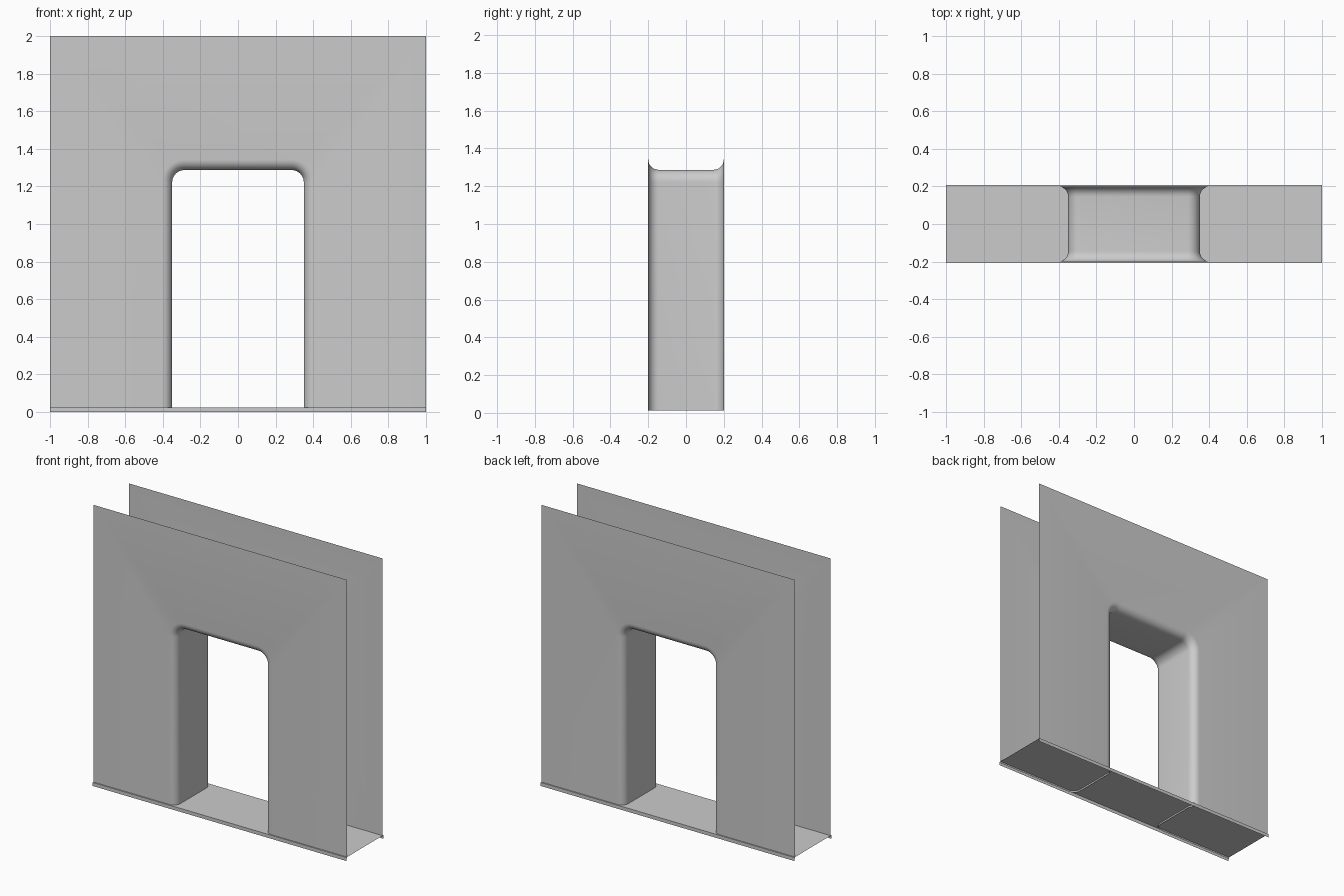
import bpy, bmesh
from math import sin, cos, pi

if "Cube" in bpy.data.objects:
    bpy.data.objects.remove(bpy.data.objects["Cube"])

HALF_W, HALF_D, TOP, BASE = 1.0, 0.2, 2.0, 0.013
DOOR_HALF, DOOR_TOP, CORNER, FLARE = 0.35, 1.287, 0.065, 0.055


def finish(name, bm, angle=40):
    bmesh.ops.recalc_face_normals(bm, faces=bm.faces)
    mesh = bpy.data.meshes.new(name)
    bm.to_mesh(mesh)
    bm.free()
    obj = bpy.data.objects.new(name, mesh)
    bpy.context.collection.objects.link(obj)
    bpy.ops.object.select_all(action='DESELECT')
    obj.select_set(True)
    bpy.context.view_layer.objects.active = obj
    bpy.ops.object.shade_smooth_by_angle(angle=angle * pi / 180)
    return obj


def door_outline(offset):
    """Upside-down U of the opening, grown outwards by offset."""
    r = CORNER + offset
    cx, cz = DOOR_HALF - CORNER, DOOR_TOP - CORNER
    arc = [(cx + r * cos(i * pi / 20), cz + r * sin(i * pi / 20)) for i in range(11)]
    right = [(DOOR_HALF + offset, BASE)] + arc
    return right + [(-x, z) for x, z in reversed(right)]


# Depth profile of the door frame: rounded lip, straight jamb, rounded lip
lip = [(FLARE * (1 - cos(i * pi / 16)), HALF_D - FLARE * (1 - sin(i * pi / 16)))
       for i in range(9)]
profile = [(o, -y) for o, y in reversed(lip)] + lip

# Wall: lofted door lining joined to the front and back sheets
bm = bmesh.new()
loops = [[bm.verts.new((x, y, z)) for x, z in door_outline(o)] for o, y in profile]
for a, b in zip(loops, loops[1:]):
    for i in range(len(a) - 1):
        bm.faces.new((a[i], a[i + 1], b[i + 1], b[i]))
for loop, y in ((loops[0], -HALF_D), (loops[-1], HALF_D)):
    outer = [bm.verts.new((x, y, z)) for x, z in
             ((-HALF_W, BASE), (-HALF_W, TOP), (HALF_W, TOP), (HALF_W, BASE))]
    bm.faces.new(loop + outer)
finish("doorway_wall", bm)

# Floor: shallow upside-down channel forming the threshold strips
bm = bmesh.new()
rows = [[bm.verts.new((x, y, z)) for x in (-HALF_W, HALF_W)]
        for y, z in ((-0.208, 0), (-0.208, 0.025), (0.208, 0.025), (0.208, 0))]
for a, b in zip(rows, rows[1:]):
    bm.faces.new((a[0], a[1], b[1], b[0]))
finish("floor_channel", bm)
